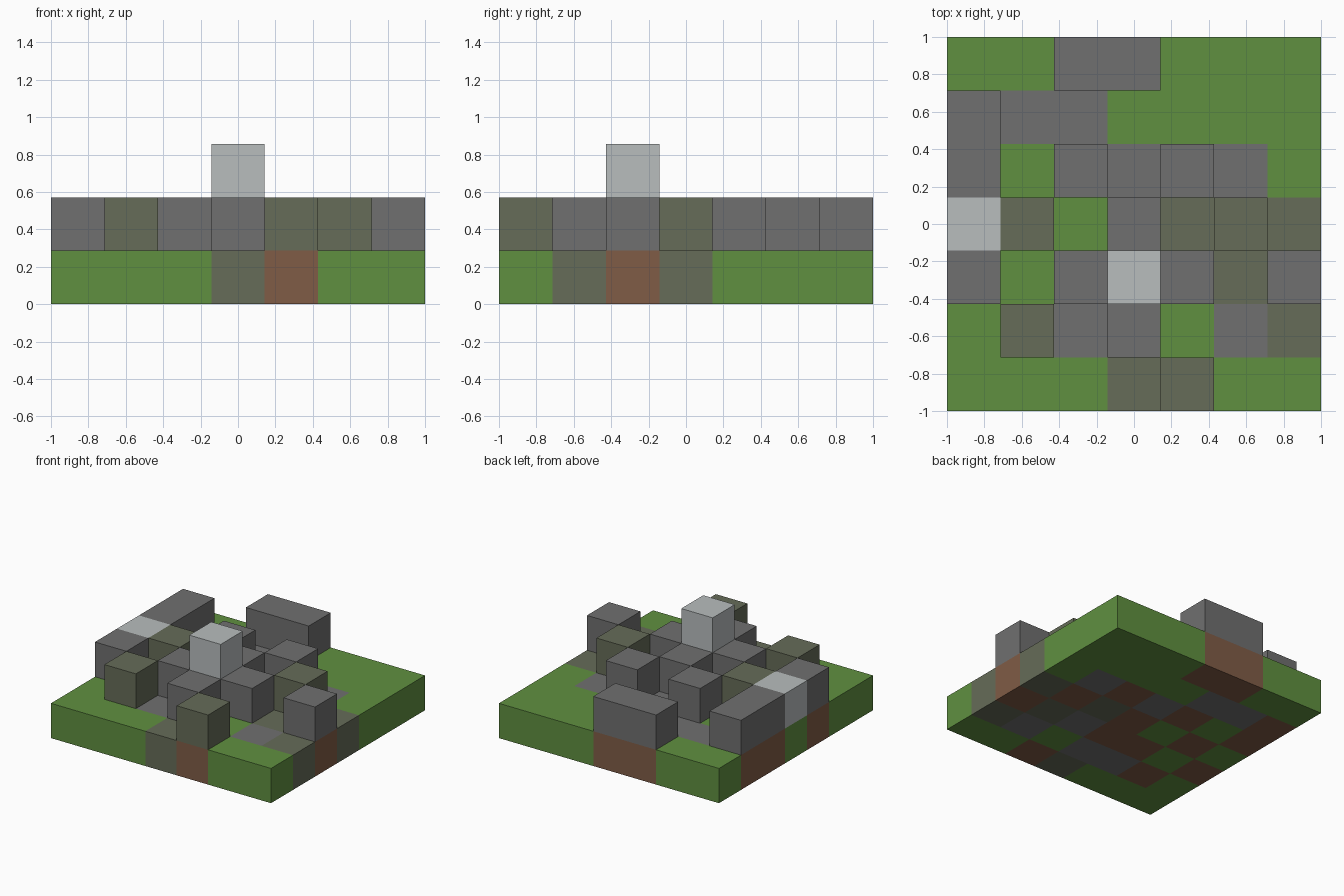
import bpy, bmesh
from mathutils import Vector

old = bpy.data.objects.get("Cube")
if old:
    bpy.data.objects.remove(old, do_unlink=True)

N = 7
CELL = 2 / N

# Block colours, keyed by the letter used in the plans
COLOURS = {
    "G": ("grass_green", (0.117, 0.279, 0.051)),
    "D": ("dirt_brown", (0.216, 0.107, 0.061)),
    "S": ("stone_grey", (0.160, 0.160, 0.160)),
    "M": ("mossy_stone", (0.133, 0.150, 0.098)),
    "W": ("pale_stone", (0.479, 0.510, 0.515)),
}
KEYS = list(COLOURS)

# Floor plans, back row first, left column at -x
LAYERS = [
    ("ground_slab", ["GGDDGGG",
                     "DSSGGGG",
                     "DGDSDSG",
                     "GDGDMDM",
                     "DGDDSMD",
                     "GDSSGSM",
                     "GGGMDGG"]),
    ("ruin_blocks", ["..SS...",
                     "S......",
                     "S.S.S..",
                     "WM.S.M.",
                     "S.SSS.S",
                     ".M.S...",
                     "....M.."]),
    ("top_block", [".......",
                   ".......",
                   ".......",
                   ".......",
                   "...W...",
                   ".......",
                   "......."]),
]


def make_material(name, rgb):
    mat = bpy.data.materials.new(name)
    mat.use_nodes = True
    mat.diffuse_color = (*rgb, 1)
    bsdf = next(n for n in mat.node_tree.nodes if n.type == "BSDF_PRINCIPLED")
    bsdf.inputs["Base Color"].default_value = (*rgb, 1)
    return mat


def block_at(i, j, k):
    """Letter of the block in a cell, or '.' when the cell is empty."""
    if 0 <= i < N and 0 <= j < N and 0 <= k < len(LAYERS):
        return LAYERS[k][1][N - 1 - j][i]
    return "."


def add_block(bm, i, j, k):
    """Add the exposed sides of one block."""
    centre = Vector((i + 0.5 - N / 2, j + 0.5 - N / 2, k + 0.5))
    for axis in range(3):
        for sign in (-1, 1):
            normal = Vector((0, 0, 0))
            normal[axis] = sign
            step = [int(c) for c in normal]
            if block_at(i + step[0], j + step[1], k + step[2]) != ".":
                continue
            u = Vector((0, 0, 0))
            u[(axis + 1) % 3] = 1
            v = normal.cross(u)
            corners = [(-1, -1), (1, -1), (1, 1), (-1, 1)]
            verts = [bm.verts.new((centre + (normal + a * u + b * v) / 2) * CELL)
                     for a, b in corners]
            bm.faces.new(verts).material_index = KEYS.index(block_at(i, j, k))


materials = [make_material(*COLOURS[key]) for key in KEYS]

# One object for each layer of blocks
for k, (name, plan) in enumerate(LAYERS):
    bm = bmesh.new()
    for j in range(N):
        for i in range(N):
            if block_at(i, j, k) != ".":
                add_block(bm, i, j, k)
    bmesh.ops.remove_doubles(bm, verts=bm.verts, dist=CELL / 100)
    mesh = bpy.data.meshes.new(name)
    bm.to_mesh(mesh)
    bm.free()
    for mat in materials:
        mesh.materials.append(mat)
    bpy.context.collection.objects.link(bpy.data.objects.new(name, mesh))
